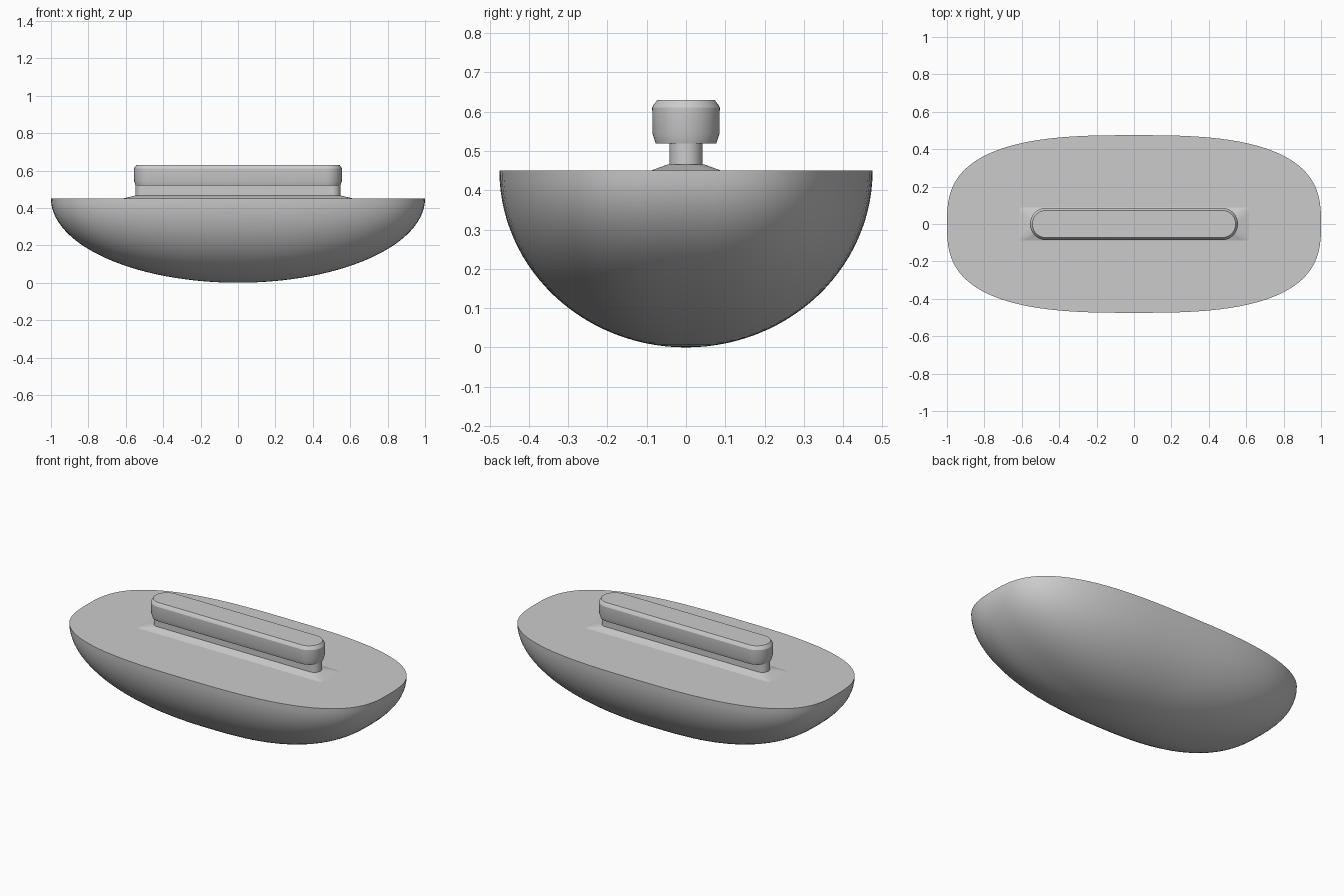
import bpy
import bmesh
from math import sin, cos, pi, radians, copysign

if "Cube" in bpy.data.objects:
    bpy.data.objects.remove(bpy.data.objects["Cube"], do_unlink=True)

# Single grey material
grey = bpy.data.materials.new("plain_grey")
grey.use_nodes = True
colour = (0.6, 0.6, 0.6, 1)
grey.diffuse_color = colour
grey.node_tree.nodes["Principled BSDF"].inputs["Base Color"].default_value = colour


def superellipse(hx, hy, z, power, count=96):
    ring = []
    for i in range(count):
        a = 2 * pi * i / count
        c, s = cos(a), sin(a)
        ring.append((copysign(abs(c) ** (2 / power), c) * hx,
                     copysign(abs(s) ** (2 / power), s) * hy, z))
    return ring


def rounded_rect(hx, hy, z, r, steps=12):
    ring = []
    for k, (sx, sy) in enumerate(((1, 1), (-1, 1), (-1, -1), (1, -1))):
        for i in range(steps + 1):
            a = pi / 2 * (k + i / steps)
            ring.append((sx * (hx - r) + r * cos(a), sy * (hy - r) + r * sin(a), z))
    return ring


def loft(name, rings, tip=None, angle=30):
    """Skin a stack of rings, capped flat or closed to a tip at the bottom."""
    bm = bmesh.new()
    loops = [[bm.verts.new(p) for p in ring] for ring in rings]
    n = len(loops[0])
    for low, high in zip(loops, loops[1:]):
        for i in range(n):
            j = (i + 1) % n
            bm.faces.new((low[i], low[j], high[j], high[i]))
    bm.faces.new(loops[-1])
    if tip:
        point = bm.verts.new(tip)
        for i in range(n):
            bm.faces.new((point, loops[0][(i + 1) % n], loops[0][i]))
    else:
        bm.faces.new(loops[0][::-1])
    bmesh.ops.remove_doubles(bm, verts=bm.verts, dist=0.00001)
    bmesh.ops.recalc_face_normals(bm, faces=bm.faces)
    mesh = bpy.data.meshes.new(name)
    bm.to_mesh(mesh)
    bm.free()
    mesh.materials.append(grey)
    obj = bpy.data.objects.new(name, mesh)
    bpy.context.collection.objects.link(obj)
    bpy.ops.object.select_all(action="DESELECT")
    obj.select_set(True)
    bpy.context.view_layer.objects.active = obj
    bpy.ops.object.shade_smooth_by_angle(angle=radians(angle))
    return obj


# Bowl-shaped body with a flat top
HEIGHT, LEVELS = 0.45, 28
bowl = []
for i in range(1, LEVELS + 1):
    t = pi / 2 * i / LEVELS
    bowl.append(superellipse(sin(t), 0.475 * sin(t), HEIGHT * (1 - cos(t)),
                             2.3 + 0.55 * sin(t)))
loft("body", bowl, tip=(0, 0, 0), angle=40)

# Sloping collar around the foot of the neck
loft("collar", [rounded_rect(0.62, 0.092, 0.449, 0.02),
                rounded_rect(0.55, 0.045, 0.466, 0.04)], angle=10)

# Narrow neck
loft("neck", [rounded_rect(0.547, 0.042, z, 0.042) for z in (0.455, 0.525)])

# Rounded bar with chamfered rims
bar = ((0.547, 0.077, 0.519), (0.555, 0.085, 0.543), (0.556, 0.086, 0.61),
       (0.552, 0.082, 0.618), (0.543, 0.073, 0.63))
loft("bar", [rounded_rect(hx, hy, z, hy) for hx, hy, z in bar], angle=25)
